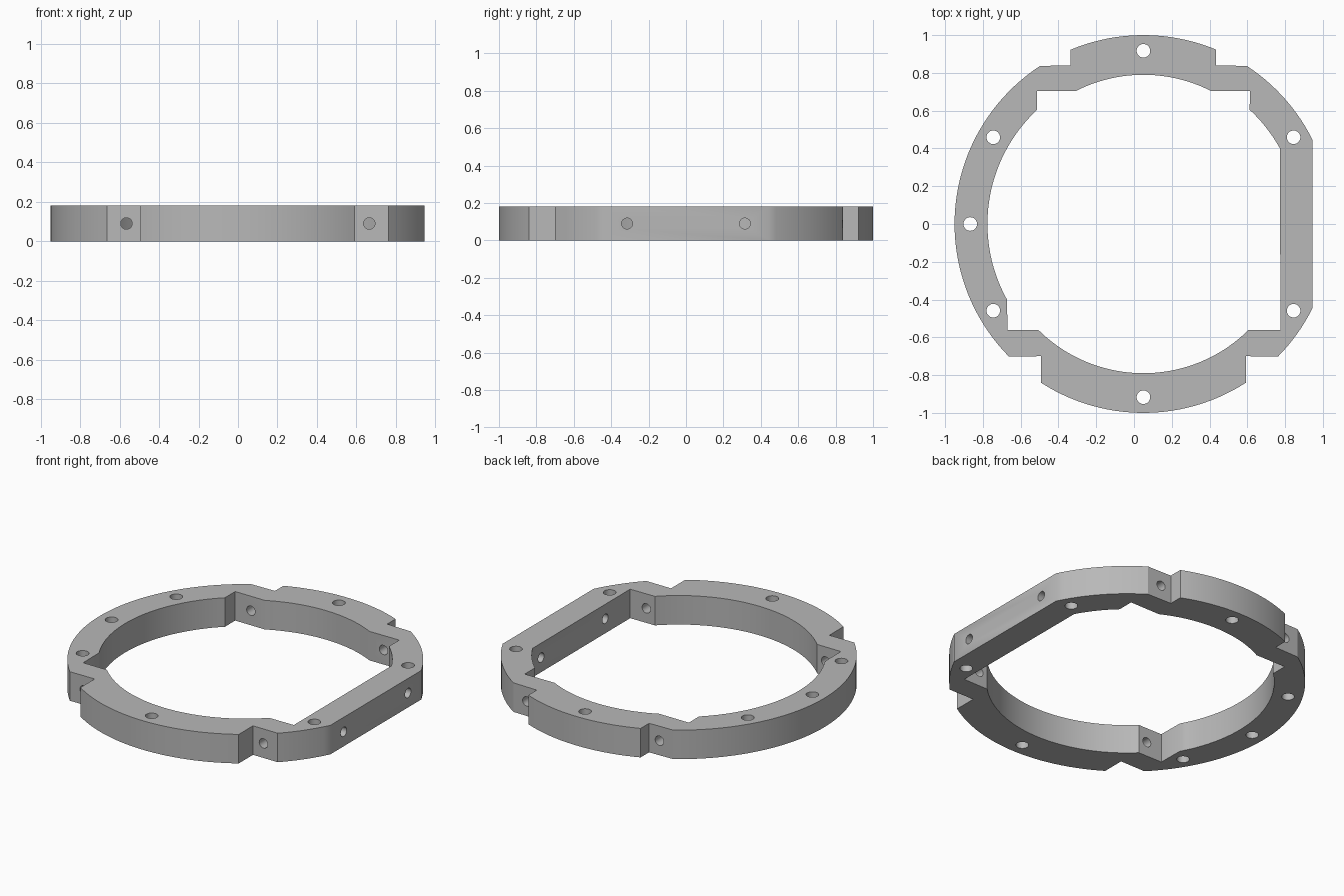
import bpy, bmesh, math
from mathutils import Matrix, Vector

cube = bpy.data.objects.get("Cube")
if cube:
    bpy.data.objects.remove(cube, do_unlink=True)

HEIGHT = 0.18
CENTRE_X = 0.05          # ring centre; the flat side shifts the bounds
OUTER_R, INNER_R, WIDE_R = 1.0, 0.79, 0.826

grey = bpy.data.materials.new("plain grey")
grey.use_nodes = True
grey.diffuse_color = (0.48, 0.48, 0.48, 1)
grey.node_tree.nodes["Principled BSDF"].inputs["Base Color"].default_value = grey.diffuse_color


def arc(radius, start, end):
    """Counter-clockwise arc between the directions of two points."""
    a = math.atan2(start[1], start[0])
    sweep = (math.atan2(end[1], end[0]) - a) % math.tau
    n = max(2, math.ceil(sweep / math.radians(2.5)))
    return [(radius * math.cos(a + sweep * i / n), radius * math.sin(a + sweep * i / n))
            for i in range(n + 1)]


def make_object(name, bm):
    mesh = bpy.data.meshes.new(name)
    bmesh.ops.recalc_face_normals(bm, faces=bm.faces)
    bm.to_mesh(mesh)
    bm.free()
    mesh.materials.append(grey)
    obj = bpy.data.objects.new(name, mesh)
    bpy.context.collection.objects.link(obj)
    return obj


def prism(name, outline, low, high):
    bm = bmesh.new()
    face = bm.faces.new([bm.verts.new((x + CENTRE_X, y, low)) for x, y in outline])
    top = bmesh.ops.extrude_face_region(bm, geom=[face])["geom"]
    bmesh.ops.translate(bm, vec=(0, 0, high - low),
                        verts=[v for v in top if isinstance(v, bmesh.types.BMVert)])
    return make_object(name, bm)


# Outer outline: round, flat on one side, with four stepped notches
outer = (arc(OUTER_R, (0.895, 0.445), (0.55, 0.84)) + [(0.385, 0.84)]
         + arc(OUTER_R, (0.385, 0.923), (-0.385, 0.923)) + [(-0.385, 0.84)]
         + arc(OUTER_R, (-0.55, 0.84), (-0.712, -0.7)) + [(-0.543, -0.7)]
         + arc(OUTER_R, (-0.543, -0.84), (0.543, -0.84)) + [(0.543, -0.7)]
         + arc(OUTER_R, (0.712, -0.7), (0.895, -0.445)))

# Opening outline: stepped inward at the same notches
inner = (arc(WIDE_R, (0.725, 0.4), (0.563, 0.605)) + [(0.563, 0.705)]
         + arc(INNER_R, (0.36, 0.705), (-0.36, 0.705)) + [(-0.563, 0.705)]
         + arc(WIDE_R, (-0.563, 0.605), (-0.72, -0.4)) + [(-0.72, -0.56)]
         + arc(INNER_R, (-0.555, -0.56), (0.555, -0.56)) + [(0.725, -0.56)])

ring = prism("mounting_ring", outer, 0, HEIGHT)
opening = prism("opening_cutter", inner, -0.1, HEIGHT + 0.1)

# Screw holes: vertical through the ring, horizontal through notches and flat
holes = bmesh.new()


def drill(x, y, axis, radius, depth):
    turn = Vector((0, 0, 1)).rotation_difference(Vector(axis)).to_matrix().to_4x4()
    bmesh.ops.create_cone(holes, cap_ends=True, segments=32, radius1=radius,
                          radius2=radius, depth=depth,
                          matrix=Matrix.Translation((x + CENTRE_X, y, HEIGHT / 2)) @ turn)


for side in (-1, 1):
    drill(0, side * 0.917, (0, 0, 1), 0.036, 0.4)
    for y in (-0.459, 0.459):
        drill(side * 0.795, y, (0, 0, 1), 0.036, 0.4)
    drill(side * 0.455, 0.772, (0, 1, 0), 0.029, 0.18)
    drill(side * 0.615, -0.63, (0, 1, 0), 0.029, 0.18)
    drill(0.81, side * 0.315, (1, 0, 0), 0.029, 0.24)
drill(-0.917, 0, (0, 0, 1), 0.036, 0.4)
hole_cutter = make_object("hole_cutter", holes)

bpy.context.view_layer.objects.active = ring
for cutter in (opening, hole_cutter):
    cutter.hide_render = True
    cut = ring.modifiers.new(cutter.name, "BOOLEAN")
    cut.operation = "DIFFERENCE"
    cut.solver = "EXACT"
    cut.object = cutter
    bpy.ops.object.modifier_apply(modifier=cut.name)
    bpy.data.objects.remove(cutter, do_unlink=True)

bpy.ops.object.select_all(action="DESELECT")
ring.select_set(True)
bpy.ops.object.shade_smooth_by_angle(angle=math.radians(30))
